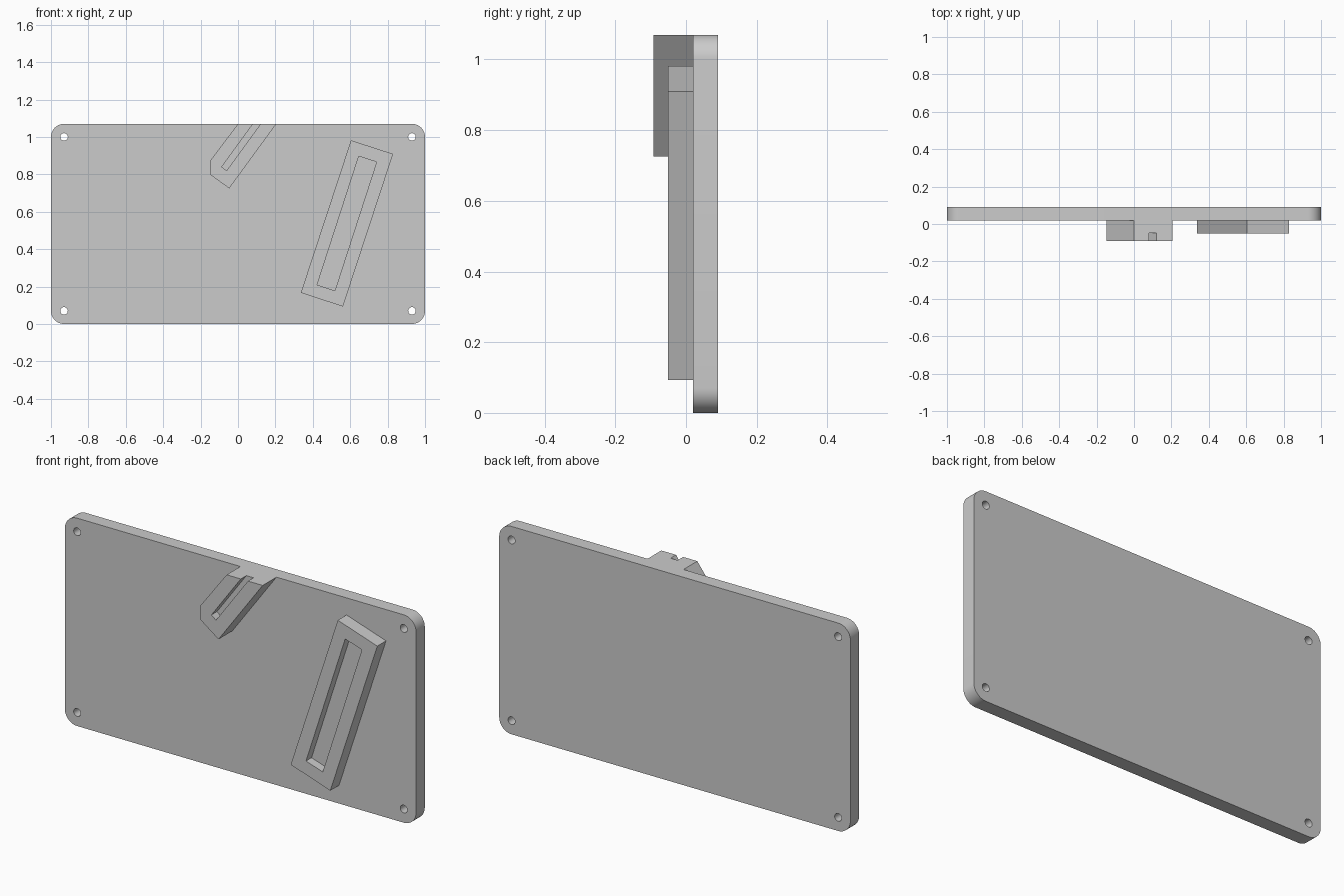
import bpy, bmesh, math

cube = bpy.data.objects.get("Cube")
if cube:
    bpy.data.objects.remove(cube, do_unlink=True)

# Single plain grey for the whole panel
grey = bpy.data.materials.new("light grey")
grey.use_nodes = True
colour = (0.6, 0.6, 0.6, 1)
grey.diffuse_color = colour
grey.node_tree.nodes["Principled BSDF"].inputs["Base Color"].default_value = colour

HEIGHT = 1.07
PLATE_FRONT, PLATE_BACK = 0.02, 0.091
CORNER = 0.07
SLOT_DEPTH = 0.045


def prism(name, outline, front, back):
    """Extrude an x-z outline from the front to the back depth."""
    bm = bmesh.new()
    face = bm.faces.new([bm.verts.new((x, front, z)) for x, z in outline])
    extruded = bmesh.ops.extrude_face_region(bm, geom=[face], use_keep_orig=True)
    moved = [v for v in extruded["geom"] if isinstance(v, bmesh.types.BMVert)]
    bmesh.ops.translate(bm, verts=moved, vec=(0, back - front, 0))
    bmesh.ops.recalc_face_normals(bm, faces=bm.faces[:])
    mesh = bpy.data.meshes.new(name)
    bm.to_mesh(mesh)
    bm.free()
    obj = bpy.data.objects.new(name, mesh)
    bpy.context.collection.objects.link(obj)
    mesh.materials.append(grey)
    return obj


def arc(cx, cz, radius, start, sweep, steps):
    return [(cx + radius * math.cos(start + sweep * i / steps),
             cz + radius * math.sin(start + sweep * i / steps))
            for i in range(steps + 1)]


def select_only(obj):
    bpy.ops.object.select_all(action='DESELECT')
    obj.select_set(True)
    bpy.context.view_layer.objects.active = obj


def cut(obj, cutter):
    """Subtract the cutter, then discard it."""
    cutter.hide_render = True
    mod = obj.modifiers.new("cut", 'BOOLEAN')
    mod.operation = 'DIFFERENCE'
    mod.solver = 'EXACT'
    mod.object = cutter
    select_only(obj)
    bpy.ops.object.modifier_apply(modifier=mod.name)
    bpy.data.objects.remove(cutter, do_unlink=True)


# Back plate with rounded corners
centres = [(1 - CORNER, HEIGHT - CORNER), (CORNER - 1, HEIGHT - CORNER),
           (CORNER - 1, CORNER), (1 - CORNER, CORNER)]
outline = []
for i, (cx, cz) in enumerate(centres):
    outline += arc(cx, cz, CORNER, i * math.pi / 2, math.pi / 2, 12)
plate = prism("back_plate", outline, PLATE_FRONT, PLATE_BACK)

# Screw holes, concentric with the corners
for cx, cz in centres:
    circle = arc(cx, cz, 0.02, 0, math.tau, 24)[:-1]
    cut(plate, prism("hole_cutter", circle, PLATE_FRONT - 0.1, PLATE_BACK + 0.1))
select_only(plate)
bpy.ops.object.shade_smooth_by_angle(angle=math.radians(30))

# Long slanted block with a closed pocket
long_front = -0.051
long_block = prism("long_slotted_block",
                   [(0.604, 0.982), (0.829, 0.909), (0.561, 0.093), (0.336, 0.167)],
                   long_front, PLATE_FRONT)
cut(long_block, prism("pocket_cutter",
                      [(0.646, 0.897), (0.741, 0.866), (0.518, 0.178), (0.423, 0.209)],
                      long_front - 0.1, long_front + SLOT_DEPTH))

# Short slanted block with a groove that runs out through the top
short_front = -0.092
short_block = prism("short_slotted_block",
                    [(0, HEIGHT), (0.205, HEIGHT), (-0.047, 0.725),
                     (-0.148, 0.798), (-0.148, 0.874)],
                    short_front, PLATE_FRONT)
run_x, run_z = 0.182, 0.25
cut(short_block, prism("groove_cutter",
                       [(-0.087, 0.84), (-0.061, 0.82),
                        (-0.061 + 2 * run_x, 0.82 + 2 * run_z),
                        (-0.087 + 2 * run_x, 0.84 + 2 * run_z)],
                       short_front - 0.1, short_front + SLOT_DEPTH))
